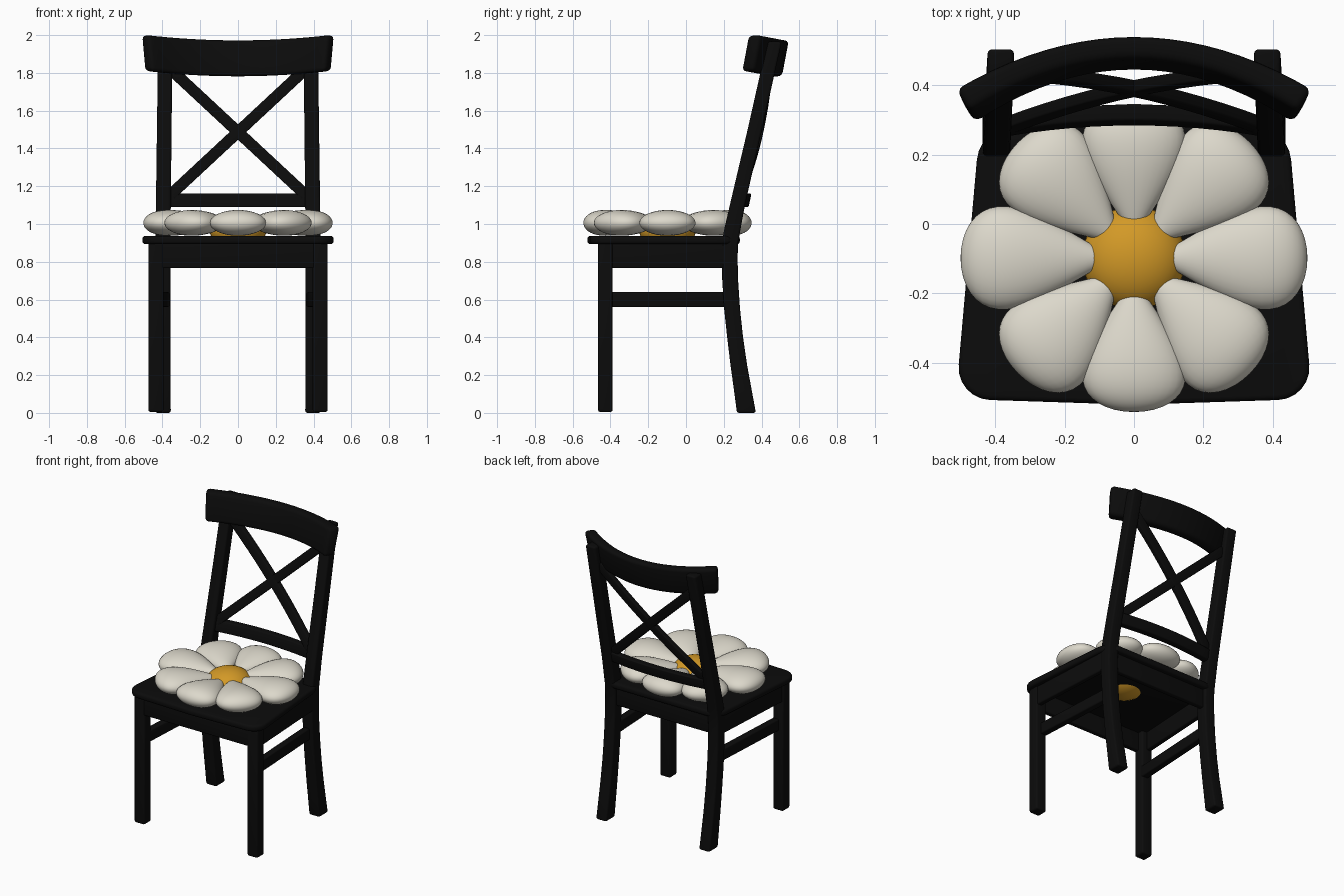
import bpy, bmesh, math
from mathutils import Vector, Matrix

cube = bpy.data.objects.get("Cube")
if cube:
    bpy.data.objects.remove(cube, do_unlink=True)


def material(name, rgb):
    m = bpy.data.materials.new(name)
    m.use_nodes = True
    m.diffuse_color = (*rgb, 1)
    bsdf = m.node_tree.nodes["Principled BSDF"]
    bsdf.inputs["Base Color"].default_value = (*rgb, 1)
    bsdf.inputs["Roughness"].default_value = 0.6
    return m


BLACK = material("black_wood", (0.0035, 0.0035, 0.0035))
WHITE = material("cream_fabric", (0.72, 0.69, 0.60))
YELLOW = material("golden_fabric", (0.65, 0.32, 0.02))


def finish(name, bm, mat, bevel=0.0):
    """Round the hard edges, then make an object."""
    bmesh.ops.recalc_face_normals(bm, faces=bm.faces[:])
    if bevel:
        sharp = [e for e in bm.edges if len(e.link_faces) == 2 and e.calc_face_angle() > 0.6]
        bmesh.ops.bevel(bm, geom=sharp, offset=bevel, segments=3, profile=0.5,
                        affect='EDGES', clamp_overlap=True)
    me = bpy.data.meshes.new(name)
    bm.to_mesh(me)
    bm.free()
    me.materials.append(mat)
    ob = bpy.data.objects.new(name, me)
    bpy.context.collection.objects.link(ob)
    bpy.ops.object.select_all(action='DESELECT')
    ob.select_set(True)
    bpy.context.view_layer.objects.active = ob
    bpy.ops.object.shade_smooth_by_angle(angle=math.radians(40))
    return ob


def loft(name, rings, mat=BLACK, bevel=0.012):
    """Skin a row of four-point rings and cap both ends."""
    bm = bmesh.new()
    rows = [[bm.verts.new(p) for p in ring] for ring in rings]
    for a, b in zip(rows, rows[1:]):
        for i in range(4):
            j = (i + 1) % 4
            bm.faces.new((a[i], a[j], b[j], b[i]))
    bm.faces.new(rows[0])
    bm.faces.new(rows[-1])
    return finish(name, bm, mat, bevel)


def ring(centre, u, v):
    c, u, v = Vector(centre), Vector(u), Vector(v)
    return [c - u - v, c + u - v, c + u + v, c - u + v]


def bar(name, p, q, u, v, bevel=0.008):
    return loft(name, [ring(p, u, v), ring(q, u, v)], BLACK, bevel)


def post_y(z):
    """Centre line of the leaning back posts above the seat."""
    return 0.245 + 0.225 * (z - 0.97)


# Seat board: rounded trapezoid
bm = bmesh.new()
outline = [(-0.515, -0.505), (0, -0.522), (0.515, -0.505), (0.445, 0.285), (-0.445, 0.285)]
base = bm.faces.new([bm.verts.new((x, y, 0.893)) for x, y in outline])
corners = [v for v in bm.verts if abs(v.co.x) > 0.1]
bmesh.ops.bevel(bm, geom=corners, offset=0.10, segments=6, profile=0.5, affect='VERTICES')
top = bmesh.ops.extrude_face_region(bm, geom=bm.faces[:])
bmesh.ops.translate(bm, vec=(0, 0, 0.044),
                    verts=[g for g in top["geom"] if isinstance(g, bmesh.types.BMVert)])
finish("seat", bm, BLACK, 0.016)

# Front and back aprons
bar("front_apron", (-0.46, -0.445, 0.832), (0.46, -0.445, 0.832), (0, 0.018, 0), (0, 0, 0.066))
bar("back_apron", (-0.40, 0.235, 0.832), (0.40, 0.235, 0.832), (0, 0.018, 0), (0, 0, 0.066))

# Legs, posts, side aprons and stretchers
curve = [(0, 0.32, 0.05), (0.12, 0.301, 0.047), (0.25, 0.28, 0.044), (0.4, 0.26, 0.042),
         (0.55, 0.244, 0.042), (0.7, 0.234, 0.042), (0.82, 0.231, 0.042), (0.9, 0.233, 0.043),
         (0.97, 0.245, 0.043), (1.1, 0.272, 0.040), (1.5, post_y(1.5), 0.038),
         (1.965, post_y(1.965), 0.038)]
for side, s in (("left", 1), ("right", -1)):
    bar(side + "_front_leg", (s * 0.435, -0.427, 0.005), (s * 0.435, -0.427, 0.9),
        (0.04, 0, 0), (0, 0.039, 0), 0.012)
    loft(side + "_back_leg",
         [ring((s * (0.397 - 0.012 * max(0, z - 0.95)), y, z), (0.041 - 0.003 * z / 2, 0, 0),
               (0, d, 0)) for z, y, d in curve])
    bar(side + "_apron", (s * 0.452, -0.43, 0.832), (s * 0.415, 0.24, 0.832),
        (0.018, 0, 0), (0, 0, 0.066))
    bar(side + "_stretcher", (s * 0.42, -0.42, 0.60), (s * 0.385, 0.25, 0.60),
        (0.024, 0, 0), (0, 0, 0.04))

# Curved top rail, leaning back
rings = []
for i in range(21):
    t = i / 10 - 1
    y = 0.493 - 0.152 * t * t
    lift = 0.028 * t * t
    tilt = 0.018
    lo, hi, d = 1.782 + lift, 1.972 + lift, 0.033
    nx = 0.61 * t * d
    rings.append([(0.478 * t - nx, y - tilt - d, lo), (0.478 * t + nx, y - tilt + d, lo),
                  (0.495 * t + nx, y + tilt + d, hi), (0.495 * t - nx, y + tilt - d, hi)])
loft("top_rail", rings, BLACK, 0.022)


def bow(x):
    return 0.03 * (1 - (x / 0.36) ** 2)


# Lower back rail
loft("lower_back_rail",
     [ring((x, post_y(1.125) + 0.005 + bow(x), 1.125), (0, 0.024, 0), (0, 0.008, 0.036))
      for x in [0.37 * (i / 6 - 1) for i in range(13)]], BLACK, 0.008)

# Crossed back slats
for name, s in (("rising_cross_slat", 1), ("falling_cross_slat", -1)):
    rings = []
    for i in range(13):
        t = i / 6 - 1
        z = 1.487 + 0.335 * t
        x = 0.36 * t * s
        rings.append(ring((x, post_y(z) + bow(x), z), (0, 0.018, 0),
                          (-0.021 * s, 0.004, 0.0215)))
    loft(name, rings, BLACK, 0.006)

# Flower cushion: eight swollen teardrop petals
HUB = Vector((0, -0.098, 1.006))
for k in range(8):
    angle = k * math.pi / 4
    reach = 0.473 + 0.028 * math.cos(2 * angle)
    bm = bmesh.new()
    bmesh.ops.create_uvsphere(bm, u_segments=32, v_segments=24, radius=1)
    for v in bm.verts:
        a, b, u = v.co
        mid, half = (reach + 0.07) / 2, (reach - 0.07) / 2
        v.co = (mid + half * u, 0.127 * a * (1 + 0.7 * u), 0.062 * b * (1 + 0.5 * u))
    bm.transform(Matrix.Translation(HUB) @ Matrix.Rotation(angle, 4, 'Z'))
    finish("petal_%d" % (k + 1), bm, WHITE)

# Flower centre, pressed down through the seat
bm = bmesh.new()
bmesh.ops.create_uvsphere(bm, u_segments=32, v_segments=20, radius=1)
bm.transform(Matrix.Translation((0, -0.098, 0.965)) @ Matrix.Diagonal((0.15, 0.15, 0.1, 1)))
finish("flower_centre", bm, YELLOW)
